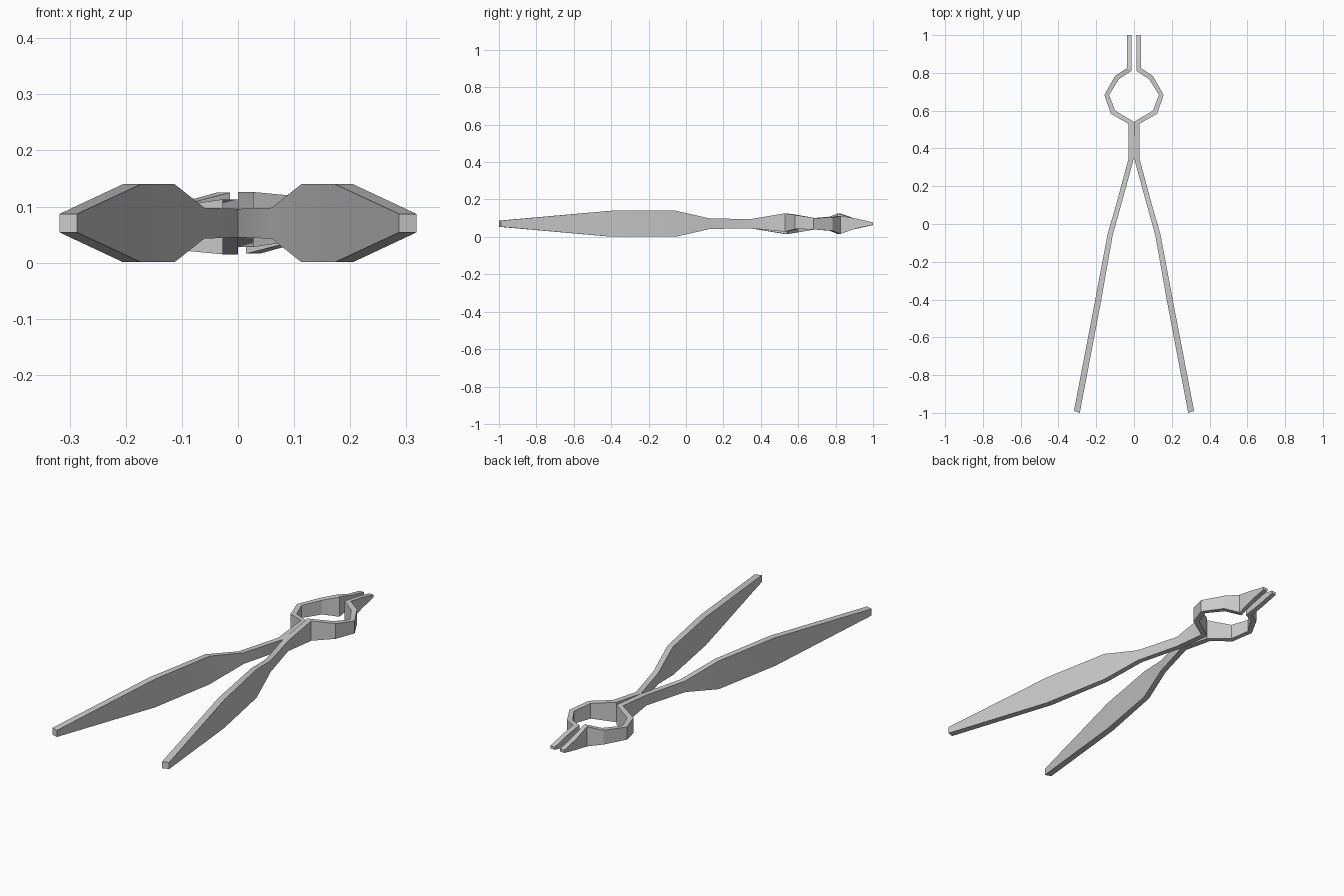
import bpy, bmesh

cube = bpy.data.objects.get("Cube")
if cube:
    bpy.data.objects.remove(cube, do_unlink=True)

steel = bpy.data.materials.new("grey steel")
steel.use_nodes = True
colour = (0.6, 0.6, 0.6, 1)
steel.diffuse_color = colour
steel.node_tree.nodes["Principled BSDF"].inputs["Base Color"].default_value = colour

# Stations from handle end to jaw tip: outer x, outer y, inner x, inner y, bottom, top
STATIONS = [
    (0.318, -0.99, 0.287, -1.00, 0.054, 0.087),   # handle end
    (0.205, -0.40, 0.173, -0.40, 0.001, 0.140),   # wide grip
    (0.140, -0.055, 0.113, -0.06, 0.001, 0.140),
    (0.087, 0.13, 0.060, 0.13, 0.043, 0.098),     # slim neck
    (0.028, 0.35, 0.000, 0.35, 0.045, 0.096),
    (0.028, 0.53, 0.000, 0.54, 0.028, 0.126),     # start of ring
    (0.122, 0.583, 0.100, 0.60, 0.042, 0.117),
    (0.157, 0.683, 0.132, 0.683, 0.040, 0.102),
    (0.100, 0.784, 0.080, 0.767, 0.033, 0.103),
    (0.038, 0.825, 0.014, 0.81, 0.016, 0.113),    # start of jaw
    (0.038, 0.91, 0.014, 0.91, 0.045, 0.098),
    (0.038, 1.00, 0.014, 1.00, 0.064, 0.078),     # jaw tip
]
MID_Z = 0.0705


def make_half(name, side):
    """Loft one arm; the other is the same arm turned half way round the y axis."""
    bm = bmesh.new()
    rings = []
    for ox, oy, ix, iy, lo, hi in STATIONS:
        corners = [(ox, oy, lo), (ix, iy, lo), (ix, iy, hi), (ox, oy, hi)]
        rings.append([bm.verts.new((side * x, y, MID_Z + side * (z - MID_Z)))
                      for x, y, z in corners])
    for a, b in zip(rings, rings[1:]):
        for i in range(4):
            j = (i + 1) % 4
            bm.faces.new((a[i], a[j], b[j], b[i]))
    bm.faces.new(rings[0])
    bm.faces.new(rings[-1])
    bmesh.ops.recalc_face_normals(bm, faces=bm.faces)
    mesh = bpy.data.meshes.new(name)
    bm.to_mesh(mesh)
    bm.free()
    mesh.materials.append(steel)
    obj = bpy.data.objects.new(name, mesh)
    bpy.context.collection.objects.link(obj)
    bpy.ops.object.select_all(action='DESELECT')
    obj.select_set(True)
    bpy.context.view_layer.objects.active = obj
    bpy.ops.object.shade_smooth_by_angle(angle=0.4)


make_half("left_tong_arm", 1)
make_half("right_tong_arm", -1)
